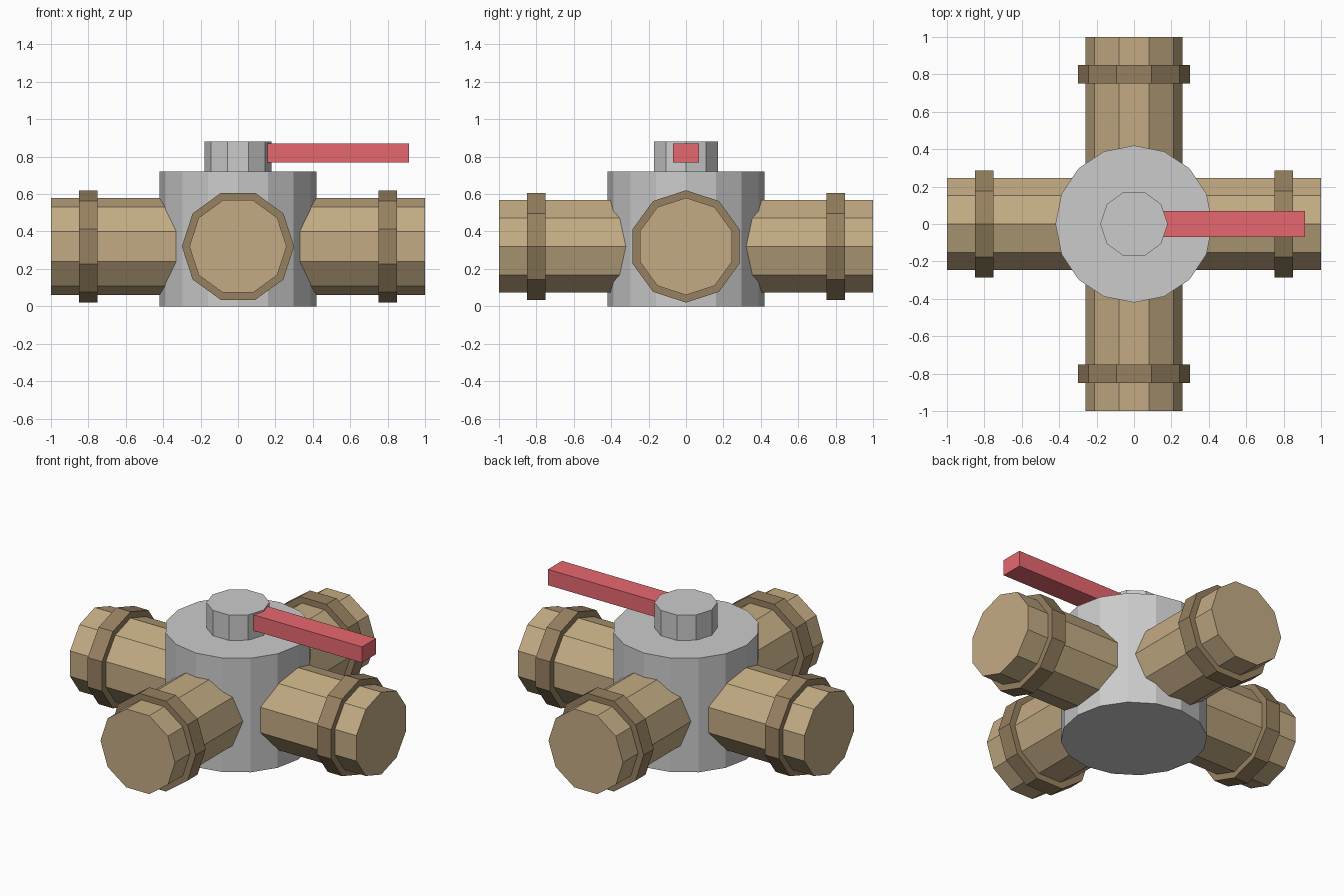
import bpy, bmesh
from math import pi
from mathutils import Matrix, Vector

if "Cube" in bpy.data.objects:
    bpy.data.objects.remove(bpy.data.objects["Cube"])


def material(name, rgb):
    m = bpy.data.materials.new(name)
    m.diffuse_color = (*rgb, 1)
    m.use_nodes = True
    m.node_tree.nodes["Principled BSDF"].inputs["Base Color"].default_value = m.diffuse_color
    return m


def finish(name, bm, mat):
    mesh = bpy.data.meshes.new(name)
    bm.to_mesh(mesh)
    bm.free()
    if mat:
        mesh.materials.append(mat)
    obj = bpy.data.objects.new(name, mesh)
    bpy.context.collection.objects.link(obj)


def cylinder(name, sides, radius, length, centre, axis='Z', mat=None):
    turn = {'Z': Matrix(), 'X': Matrix.Rotation(pi / 2, 4, 'Y'),
            'Y': Matrix.Rotation(pi / 2, 4, 'X')}[axis]
    # quarter turn puts a corner on the local x axis
    place = Matrix.Translation(centre) @ turn @ Matrix.Rotation(pi / 2, 4, 'Z')
    bm = bmesh.new()
    bmesh.ops.create_cone(bm, cap_ends=True, segments=sides, radius1=radius,
                          radius2=radius, depth=length, matrix=place)
    finish(name, bm, mat)


def box(name, low, high, mat):
    low, high = Vector(low), Vector(high)
    bm = bmesh.new()
    bmesh.ops.create_cube(bm, size=1, matrix=Matrix.Translation((low + high) / 2)
                          @ Matrix.Diagonal((*(high - low), 1)))
    finish(name, bm, mat)


brass = material("brass", (0.55, 0.41, 0.23))
dark_brass = material("dark_brass", (0.31, 0.22, 0.12))
red = material("red", (0.80, 0.14, 0.16))
PIPE_Z = 0.32

# Valve body and stem cap
cylinder("valve_body", 16, 0.42, 0.72, (0, 0, 0.36))
cylinder("stem_cap", 10, 0.18, 0.16, (0, 0, 0.80))

# Lever handle
box("lever_handle", (0.0, -0.07, 0.77), (0.915, 0.07, 0.87), red)

# Crossing pipes, each with a collar near both ends
for axis, direction in (('X', Vector((1, 0, 0))), ('Y', Vector((0, 1, 0)))):
    label = axis.lower()
    cylinder(f"pipe_{label}", 10, 0.26, 2.0, (0, 0, PIPE_Z), axis, brass)
    for side, end in ((-1, "start"), (1, "end")):
        centre = direction * side * 0.80 + Vector((0, 0, PIPE_Z))
        cylinder(f"collar_{label}_{end}", 10, 0.30, 0.10, centre, axis, dark_brass)
